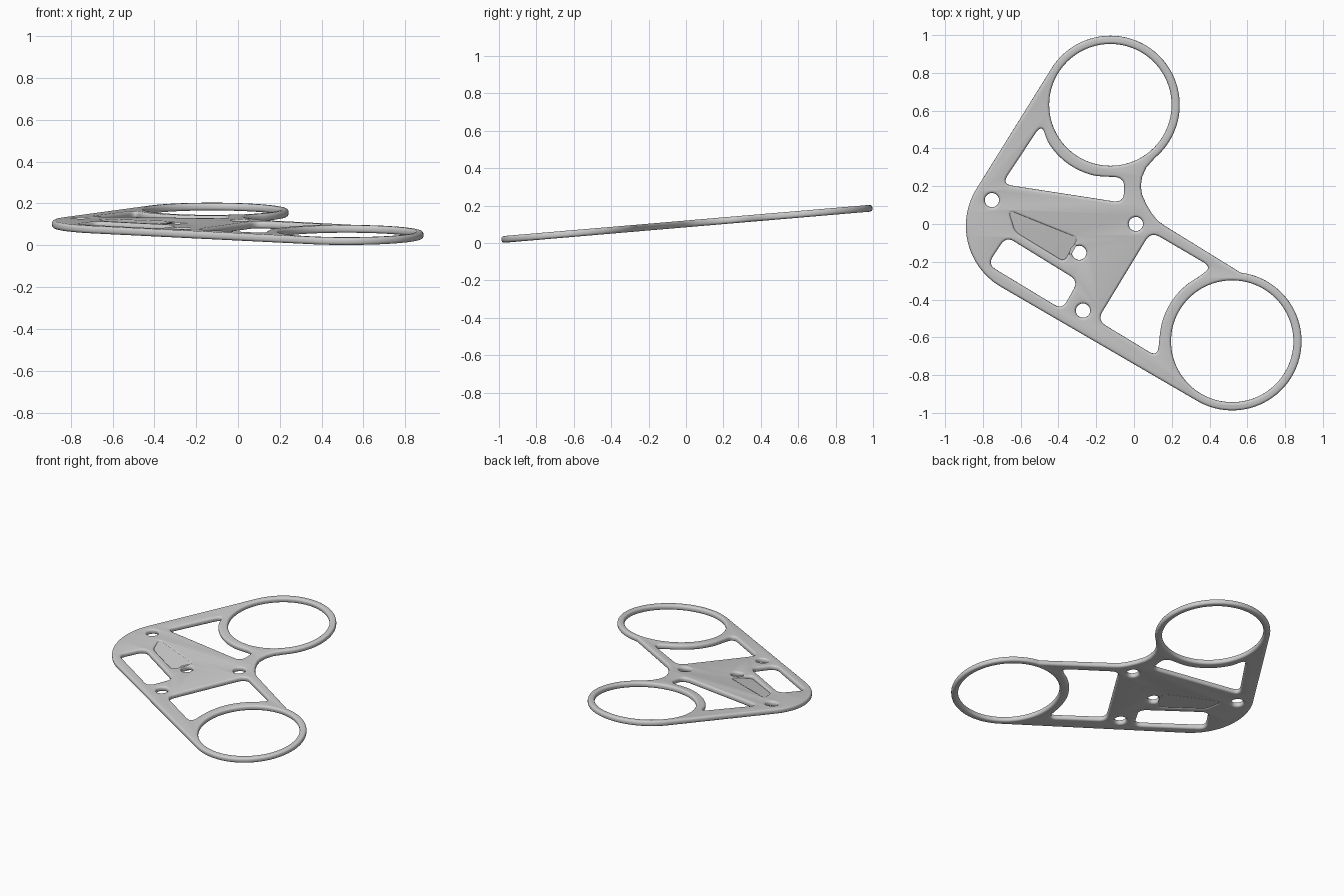
import bpy, bmesh, math
from mathutils import Vector

cube = bpy.data.objects.get("Cube")
if cube:
    bpy.data.objects.remove(cube)

TILT = math.atan(0.085)
MID_Z = 0.102
BEVEL = 0.014
HALF = 0.018
UPPER, LOWER, CORNER = (-0.125, 0.633), (0.52, -0.623), (-0.515, -0.01)

grey = bpy.data.materials.new("light grey")
grey.use_nodes = True
grey.diffuse_color = (0.6, 0.6, 0.6, 1)
grey.node_tree.nodes["Principled BSDF"].inputs["Base Color"].default_value = (0.6, 0.6, 0.6, 1)


def arc(c, r, a0, a1, n):
    """Points along a circular arc, angles in degrees."""
    angles = [math.radians(a0 + (a1 - a0) * i / n) for i in range(n + 1)]
    return [(c[0] + r * math.cos(a), c[1] + r * math.sin(a)) for a in angles]


def circle(c, r, n):
    return arc(c, r, 0, 360, n)[:-1]


def rounded(pts, r, steps=6):
    """Closed polygon with each corner replaced by a smooth curve."""
    out = []
    for i, p in enumerate(pts):
        p = Vector(p)
        a, b = Vector(pts[i - 1]) - p, Vector(pts[(i + 1) % len(pts)]) - p
        a = p + a.normalized() * min(r, a.length * 0.45)
        b = p + b.normalized() * min(r, b.length * 0.45)
        for k in range(steps + 1):
            t = k / steps
            out.append(tuple(a * (1 - t) ** 2 + p * 2 * t * (1 - t) + b * t * t))
    return out


def place(name, mesh):
    """Add a mesh in the tilted plane of the bracket."""
    obj = bpy.data.objects.new(name, mesh)
    bpy.context.collection.objects.link(obj)
    obj.rotation_euler.x = TILT
    obj.location.z = MID_Z
    mesh.materials.clear()
    mesh.materials.append(grey)
    bpy.ops.object.select_all(action='DESELECT')
    obj.select_set(True)
    bpy.context.view_layer.objects.active = obj
    bpy.ops.object.shade_smooth_by_angle(angle=math.radians(35))
    return obj


# Outer outline: two rings, rounded corner and concave neck
neck = [(0.16, -0.008), (0.125, 0.018), (0.095, 0.055), (0.065, 0.105),
        (0.043, 0.155), (0.036, 0.2), (0.043, 0.25), (0.065, 0.3)]
outline = (arc(UPPER, 0.367, -50, 149, 64) + arc(CORNER, 0.375, 149, 240.6, 28)
           + arc(LOWER, 0.367, 240.6, 443, 64) + neck)

# Windows
upper_window = rounded([(-0.7, 0.212), (-0.055, 0.112), (-0.05, 0.248)]
                       + arc(UPPER, 0.385, -100, -150, 10) + [(-0.49, 0.53)], 0.055)
lower_window = rounded([(0.09, -0.04), (0.41, -0.228)]
                       + arc(LOWER, 0.385, 117, 174, 10)
                       + [(0.125, -0.707), (-0.195, -0.512)], 0.055)
small_window = rounded([(-0.677, -0.066), (-0.295, -0.302),
                        (-0.38, -0.455), (-0.775, -0.215)], 0.05)
recess = [(-0.66, 0.07), (-0.3, -0.075), (-0.37, -0.2), (-0.63, -0.04)]
screws = [(-0.752, 0.127), (0.01, 0), (-0.29, -0.153), (-0.27, -0.46)]

loops = [outline, upper_window, lower_window, small_window, rounded(recess, 0.03),
         circle(UPPER, 0.324, 96), circle(LOWER, 0.324, 96)]
loops += [circle(s, 0.038, 28) for s in screws]

# Frame: filled flat curve with rounded edges
curve = bpy.data.curves.new("frame_profile", 'CURVE')
curve.dimensions = '2D'
curve.fill_mode = 'BOTH'
curve.extrude = HALF - BEVEL
curve.bevel_depth = BEVEL
curve.bevel_resolution = 3
curve.offset = -BEVEL
for pts in loops:
    spline = curve.splines.new('POLY')
    spline.points.add(len(pts) - 1)
    for point, (x, y) in zip(spline.points, pts):
        point.co = (x, y, 0, 1)
    spline.use_cyclic_u = True
helper = bpy.data.objects.new("frame_profile", curve)
bpy.context.collection.objects.link(helper)
bpy.context.view_layer.update()
depsgraph = bpy.context.evaluated_depsgraph_get()
frame_mesh = bpy.data.meshes.new_from_object(helper.evaluated_get(depsgraph))
bpy.data.objects.remove(helper)
bm = bmesh.new()
bm.from_mesh(frame_mesh)
bmesh.ops.remove_doubles(bm, verts=bm.verts, dist=0.0002)
bmesh.ops.recalc_face_normals(bm, faces=bm.faces)
bm.to_mesh(frame_mesh)
bm.free()
place("frame", frame_mesh)

# Sloped web closing the recess, deepest beside the inner screw hole
bm = bmesh.new()
centre = sum((Vector(p) for p in recess), Vector((0, 0))) / 4
for p, top in zip(recess, (0.015, 0.015, -0.006, 0.006)):
    q = centre + (Vector(p) - centre) * 1.06
    for z in (top, -0.014):
        bm.verts.new((q.x, q.y, z))
bmesh.ops.convex_hull(bm, input=bm.verts)
bmesh.ops.recalc_face_normals(bm, faces=bm.faces)
web_mesh = bpy.data.meshes.new("sloped_web")
bm.to_mesh(web_mesh)
bm.free()
place("sloped_web", web_mesh)
